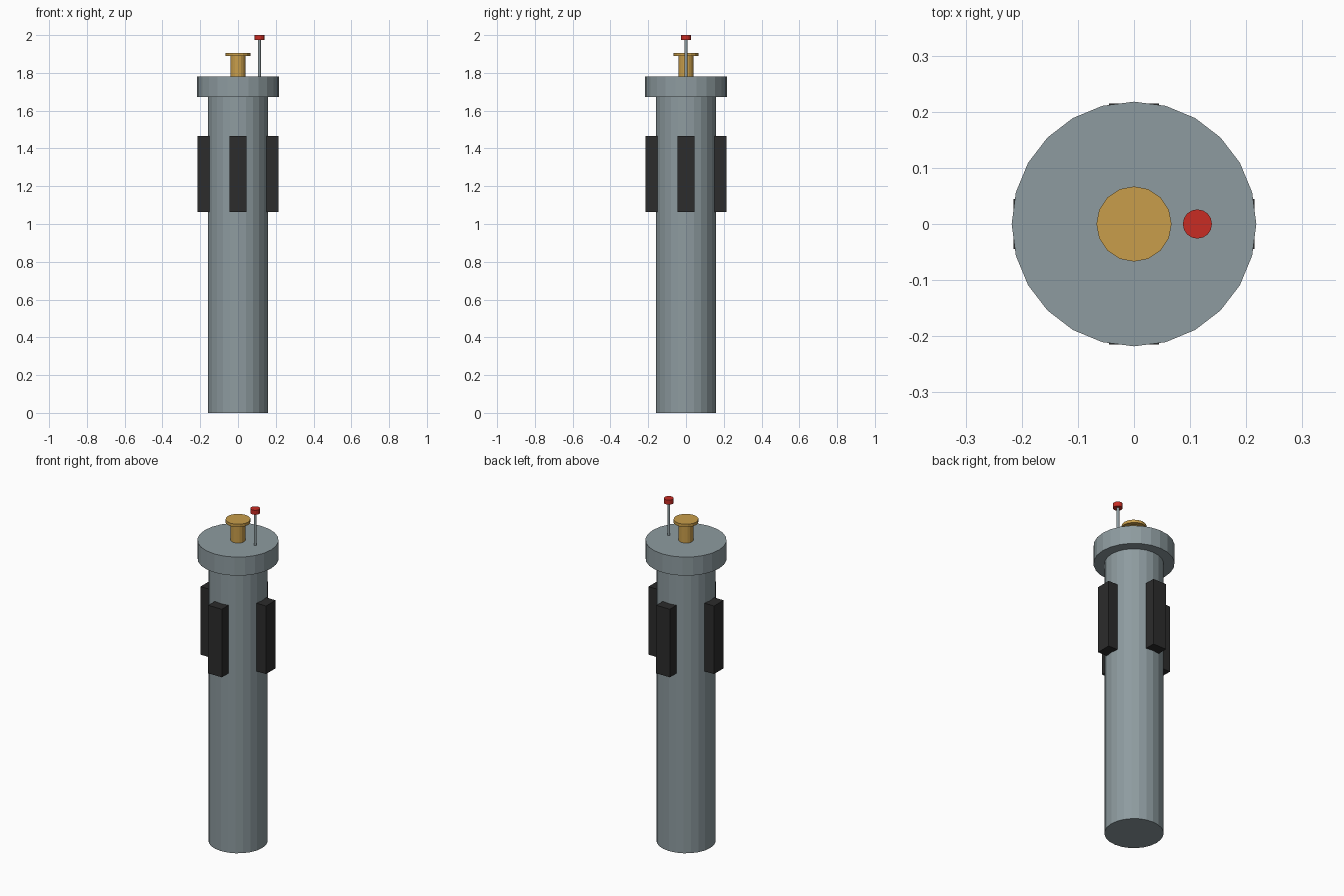
import bpy
from math import cos, sin, pi

cube = bpy.data.objects.get("Cube")
if cube:
    bpy.data.objects.remove(cube, do_unlink=True)


def material(name, rgb):
    mat = bpy.data.materials.new(name)
    mat.use_nodes = True
    color = (*rgb, 1.0)
    mat.diffuse_color = color
    mat.node_tree.nodes["Principled BSDF"].inputs["Base Color"].default_value = color
    return mat


steel = material("grey steel", (0.27, 0.33, 0.35))
brass = material("brass", (0.58, 0.34, 0.07))
rubber = material("black rubber", (0.025, 0.025, 0.025))
red = material("red", (0.58, 0.025, 0.017))


def cylinder(name, mat, radius, bottom, top, sides, x=0.0):
    bpy.ops.mesh.primitive_cylinder_add(
        vertices=sides, radius=radius, depth=top - bottom,
        location=(x, 0, (bottom + top) / 2))
    obj = bpy.context.object
    obj.name = name
    obj.data.materials.append(mat)
    return obj


# Main tube and wide collar
cylinder("body_tube", steel, 0.159, 0, 1.672, 24)
cylinder("collar", steel, 0.218, 1.672, 1.782, 24)

# Central button
cylinder("button_stem", brass, 0.04, 1.782, 1.889, 16)
cylinder("button_cap", brass, 0.067, 1.889, 1.906, 16)

# Offset pin with its red tip
cylinder("pin", steel, 0.008, 1.782, 1.973, 12, 0.113)
cylinder("pin_tip", red, 0.026, 1.973, 2.0, 16, 0.113)

# Four grip blocks around the tube
inner, outer = 0.13, 0.215
for i, side in enumerate(("left", "back", "right", "front")):
    angle = i * pi / 2
    mid = (inner + outer) / 2
    bpy.ops.mesh.primitive_cube_add(
        size=1, location=(mid * cos(angle), mid * sin(angle), 1.264),
        rotation=(0, 0, angle))
    grip = bpy.context.object
    grip.name = side + "_grip"
    grip.scale = (outer - inner, 0.089, 0.403)
    grip.data.materials.append(rubber)
